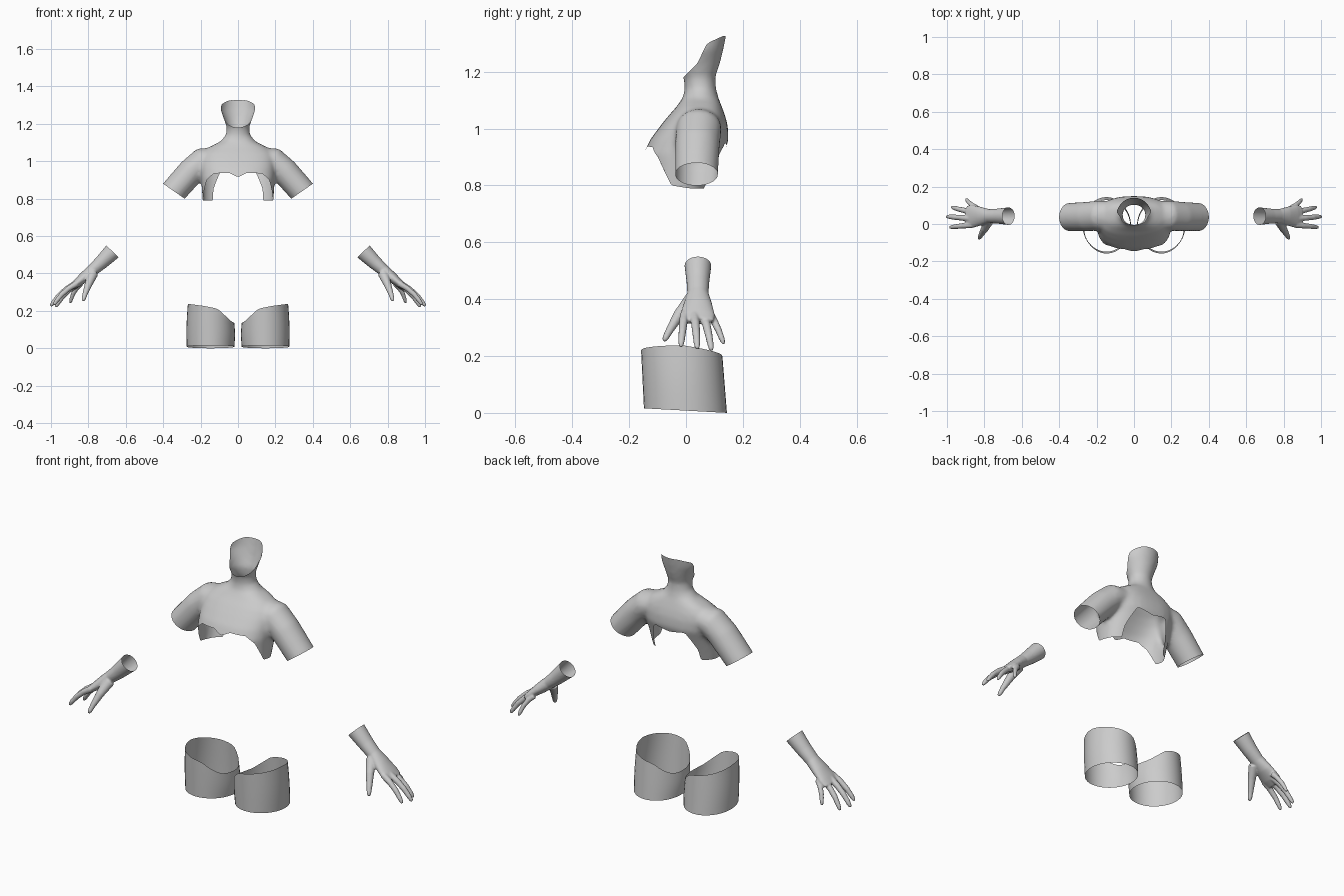
import bpy, bmesh
from math import cos, sin, pi, atan2, degrees
from mathutils import Vector

if "Cube" in bpy.data.objects:
    bpy.data.objects.remove(bpy.data.objects["Cube"])


def interp(table, t):
    if t <= table[0][0]:
        return table[0][1]
    for (a, va), (b, vb) in zip(table, table[1:]):
        if t <= b:
            return va + (vb - va) * (t - a) / (b - a)
    return table[-1][1]


def tube(bm, pts, sides=28, n=2.0, axis=None):
    """Closed loft; each point is (x, y, z, half size along y, half size across)."""
    P = [Vector(p[:3]) for p in pts]
    rings = []
    for i, p in enumerate(pts):
        t = axis or (P[min(i + 1, len(P) - 1)] - P[max(i - 1, 0)]).normalized()
        side = Vector((0, 1, 0))
        side = (side - t * side.dot(t)).normalized()
        up = t.cross(side)
        ring = []
        for k in range(sides):
            c, s = cos(2 * pi * k / sides), sin(2 * pi * k / sides)
            u = abs(c) ** (2 / n) * (1 if c > 0 else -1)
            w = abs(s) ** (2 / n) * (1 if s > 0 else -1)
            ring.append(bm.verts.new(P[i] + side * u * p[3] + up * w * p[4]))
        rings.append(ring)
    for a, b in zip(rings, rings[1:]):
        for k in range(sides):
            j = (k + 1) % sides
            bm.faces.new((a[k], a[j], b[j], b[k]))
    bm.faces.new(rings[0][::-1])
    bm.faces.new(rings[-1])


def trim(bm, f):
    """Cut along f = 0 and keep the side where f is positive."""
    d = {v: f(v.co) for v in bm.verts}
    cuts = []
    for e in list(bm.edges):
        a, b = e.verts
        if d[a] * d[b] < 0:
            nv = bmesh.utils.edge_split(e, a, d[a] / (d[a] - d[b]))[1]
            d[nv] = 0.0
            cuts.append(nv)
    if cuts:
        bmesh.ops.connect_verts(bm, verts=cuts)
    dead = [fc for fc in bm.faces if sum(d[v] for v in fc.verts) < 0]
    bmesh.ops.delete(bm, geom=dead, context='FACES')


def finish(name, bm):
    me = bpy.data.meshes.new(name)
    bm.to_mesh(me)
    bm.free()
    for p in me.polygons:
        p.use_smooth = True
    ob = bpy.data.objects.new(name, me)
    bpy.context.collection.objects.link(ob)
    return ob


def fused(name, bm, voxel, smooth, cuts):
    """Fuse overlapping lofts into one skin, then trim it open."""
    bmesh.ops.recalc_face_normals(bm, faces=bm.faces[:])
    ob = finish(name, bm)
    m = ob.modifiers.new("fuse", 'REMESH')
    m.mode = 'VOXEL'
    m.voxel_size = voxel
    m = ob.modifiers.new("soften", 'SMOOTH')
    m.factor, m.iterations = 0.5, smooth
    dg = bpy.context.evaluated_depsgraph_get()
    me = bpy.data.meshes.new_from_object(ob.evaluated_get(dg))
    ob.modifiers.clear()
    out = bmesh.new()
    out.from_mesh(me)
    for f in cuts:
        trim(out, f)
    out.to_mesh(me)
    out.free()
    for p in me.polygons:
        p.use_smooth = True
    ob.data = me


# upper body: z, front y, back y, half width
body = [(.70, -.12, .06, .175), (.80, -.135, .09, .19), (.91, -.15, .132, .197),
        (.96, -.127, .15, .20), (1.01, -.09, .147, .20), (1.045, -.062, .138, .19),
        (1.075, -.035, .127, .155), (1.105, -.013, .115, .095), (1.14, -.004, .106, .066),
        (1.18, -.009, .103, .06), (1.23, -.04, .12, .077), (1.28, -.05, .132, .097),
        (1.33, -.05, .142, .095), (1.38, -.05, .15, .085)]
bm = bmesh.new()
tube(bm, [(0, (f + b) / 2, z, (b - f) / 2, w) for z, f, b, w in body[:8]], 40, 2.5, Vector((0, 0, 1)))
tube(bm, [(0, (f + b) / 2, z, (b - f) / 2, w) for z, f, b, w in body[6:]], 32, 2.0, Vector((0, 0, 1)))
for s in (-1, 1):
    tube(bm, [(s * .08, .05, 1.025, .07, .055), (s * .19, .045, 1.0, .08, .073),
              (s * .25, .04, .945, .079, .073), (s * .343, .037, .84, .076, .071),
              (s * .42, .037, .73, .074, .069)])

hem = [(-90, .915), (-72, .938), (-45, .935), (-33, .90), (-27, .86), (-18, .80), (0, .79),
       (22, .79), (30, .85), (42, .90), (55, .95), (90, .935)]
face_line = [(1.10, -.3), (1.17, -.04), (1.18, -.01), (1.23, .04), (1.30, .074),
             (1.326, .13), (1.34, .3)]


def hem_cut(p):
    if abs(p.x) > .23:
        return 1.0
    return p.z - interp(hem, degrees(atan2(p.y - .01, abs(p.x))))


fused("upper_body", bm, .011, 7, [
    hem_cut,
    lambda p: (.343 - abs(p.x)) * .57 + (p.z - .84) * .82,
    lambda p: p.y - interp(face_line, p.z),
    lambda p: 1.33 - p.z])

# hands: forearm and palm loft, then fingers as (base, tip, radius)
palm = [(.62, .042, .57, .047, .046), (.672, .042, .517, .047, .046), (.73, .042, .46, .040, .038),
        (.775, .042, .42, .037, .032), (.82, .042, .382, .050, .029), (.865, .040, .345, .061, .022),
        (.895, .042, .323, .056, .014)]
fingers = [((.865, -.005, .345), (.985, -.018, .232), .0135),
           ((.875, .030, .342), (1.002, .040, .225), .014),
           ((.865, .064, .338), (.975, .090, .220), .0135),
           ((.84, .085, .345), (.897, .133, .242), .012)]
thumb = [(.775, .02, .40, .026, .028), (.798, -.025, .345, .020, .021),
         (.818, -.058, .290, .014, .014), (.826, -.073, .262, .011, .011),
         (.83, -.078, .253, .006, .006)]
for s, name in ((-1, "left_hand"), (1, "right_hand")):
    bm = bmesh.new()
    flip = lambda pts: [(s * p[0],) + tuple(p[1:]) for p in pts]
    tube(bm, flip(palm))
    tube(bm, flip(thumb), 14)
    for a, b, r in fingers:
        a, b = Vector(a), Vector(b)
        path = []
        for t, k in ((0, 1.25), (.3, 1.1), (.6, 1.0), (.85, .85), (.96, .65), (1, .35)):
            q = a.lerp(b, t) + Vector((.6, 0, .8)) * .012 * sin(pi * t)
            path.append((q.x, q.y, q.z, r * k, r * k))
        tube(bm, flip(path), 14)
    fused(name, bm, .0045, 3, [lambda p: (abs(p.x) - .67) * .69 - (p.z - .517) * .72])

# thigh bands: open rings with a top edge that dips to the inner side
rim = [(.02, .135), (.04, .147), (.07, .176), (.11, .212), (.18, .226), (.27, .238)]
for s, name in ((-1, "left_thigh"), (1, "right_thigh")):
    bm = bmesh.new()
    N, R = 36, 6
    grid = []
    for j in range(R + 1):
        t = j / R
        row = []
        for k in range(N):
            c, w = cos(2 * pi * k / N), sin(2 * pi * k / N)
            x = .147 + (.127 + .004 * sin(pi * t)) * c - .006 * t * (c > 0) * c
            y = -.002 - .010 * t + (.146 - .006 * t * (w > 0)) * w
            low = .008 - .055 * y
            top = interp(rim, x) - (.02 * w if w > 0 else 0)
            row.append(bm.verts.new((s * x, y, max(0, low + (top - low) * t))))
        grid.append(row)
    for a, b in zip(grid, grid[1:]):
        for k in range(N):
            j = (k + 1) % N
            bm.faces.new((a[k], a[j], b[j], b[k])[::s])
    finish(name, bm)
